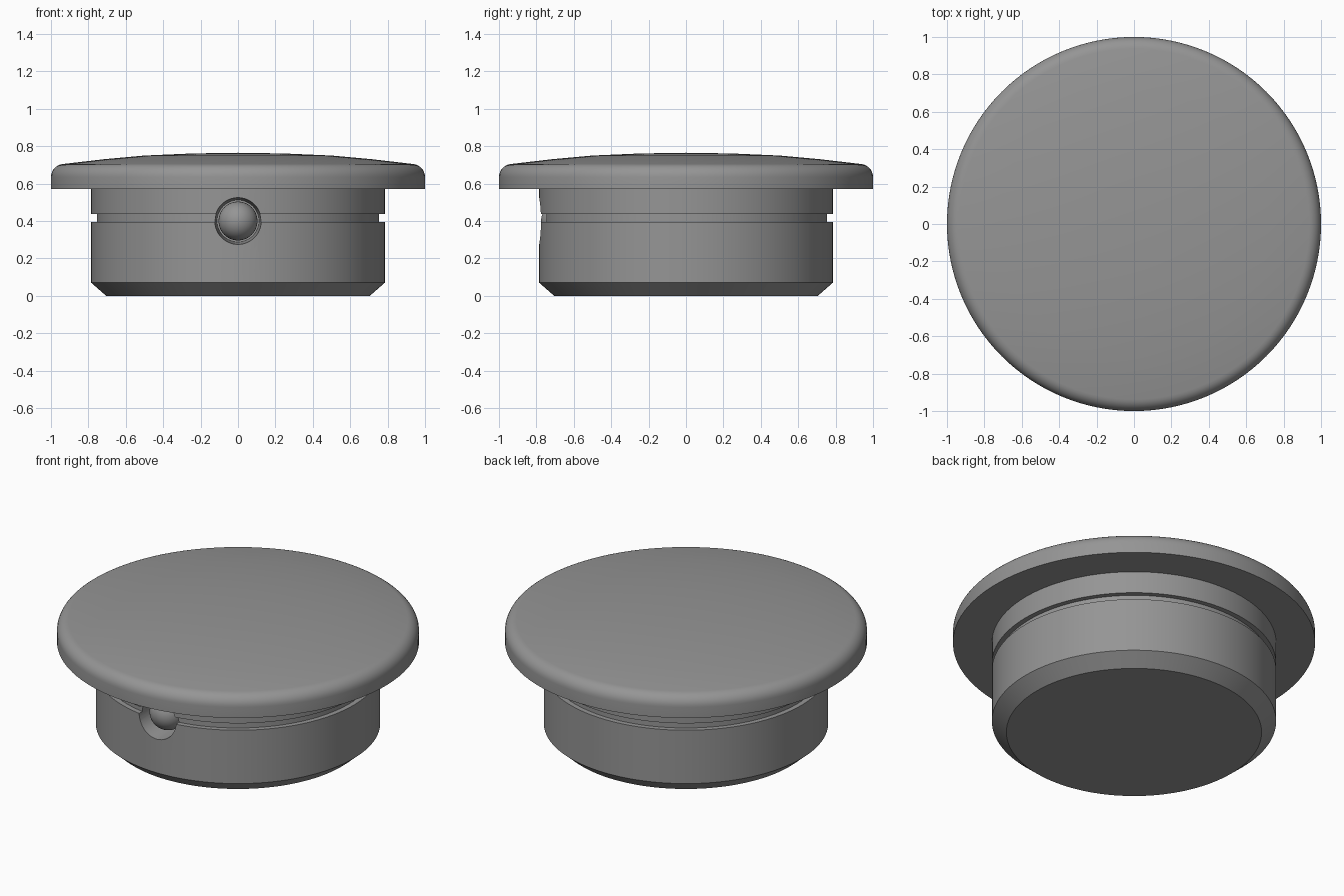
import bpy, bmesh, math
from mathutils import Matrix

cube = bpy.data.objects.get("Cube")
if cube:
    bpy.data.objects.remove(cube, do_unlink=True)

grey = bpy.data.materials.new("grey metal")
grey.use_nodes = True
colour = (0.3, 0.3, 0.3, 1)
grey.diffuse_color = colour
grey.node_tree.nodes["Principled BSDF"].inputs["Base Color"].default_value = colour


def add_object(name, bm):
    bmesh.ops.recalc_face_normals(bm, faces=bm.faces)
    mesh = bpy.data.meshes.new(name)
    bm.to_mesh(mesh)
    bm.free()
    mesh.materials.append(grey)
    obj = bpy.data.objects.new(name, mesh)
    bpy.context.collection.objects.link(obj)
    return obj


def lathe(name, profile, steps=128):
    """Spin a radius/height outline around the z axis."""
    bm = bmesh.new()
    verts = [bm.verts.new((r, 0, z)) for r, z in profile]
    edges = [bm.edges.new(pair) for pair in zip(verts, verts[1:])]
    bmesh.ops.spin(bm, geom=verts + edges, cent=(0, 0, 0), axis=(0, 0, 1),
                   angle=math.tau, steps=steps)
    bmesh.ops.remove_doubles(bm, verts=bm.verts, dist=0.0002)
    return add_object(name, bm)


def activate(obj):
    bpy.ops.object.select_all(action="DESELECT")
    obj.select_set(True)
    bpy.context.view_layer.objects.active = obj


def smooth(obj, angle=28):
    activate(obj)
    bpy.ops.object.shade_smooth_by_angle(angle=math.radians(angle))


# Plug body with bottom chamfer and ring groove
R, GROOVE = 0.785, 0.755
body = lathe("plug_body", [
    (0, 0), (0.705, 0), (R, 0.07), (R, 0.395), (GROOVE, 0.395),
    (GROOVE, 0.437), (R, 0.437), (R, 0.575), (0, 0.575)])

# Domed cap with a rounded rim
rim = [(0.93 + 0.07 * math.cos(a), 0.635 + 0.07 * math.sin(a))
       for a in (math.radians(d) for d in range(0, 85, 12))]
cap = lathe("domed_cap", [(0, 0.57), (1, 0.57)] + rim +
            [(0.72, 0.73), (0.5, 0.75), (0.25, 0.761), (0, 0.765)])

# Round pocket in the front of the body
bm = bmesh.new()
bmesh.ops.create_cone(
    bm, cap_ends=True, segments=48, radius1=0.129, radius2=0.112, depth=0.24,
    matrix=Matrix.Translation((0, -0.72, 0.4)) @ Matrix.Rotation(-math.pi / 2, 4, "X"))
cutter = add_object("pocket_cutter", bm)
cutter.hide_render = True
cut = body.modifiers.new("pocket", "BOOLEAN")
cut.operation, cut.solver, cut.object = "DIFFERENCE", "EXACT", cutter
activate(body)
bpy.ops.object.modifier_apply(modifier=cut.name)
bpy.data.objects.remove(cutter, do_unlink=True)

# Detent ball seated in the pocket
bm = bmesh.new()
bmesh.ops.create_uvsphere(
    bm, u_segments=40, v_segments=20, radius=0.104,
    matrix=Matrix.Translation((0, -0.671, 0.4)) @ Matrix.Rotation(math.pi / 2, 4, "X"))
ball = add_object("detent_ball", bm)

for part in (body, cap, ball):
    smooth(part)
